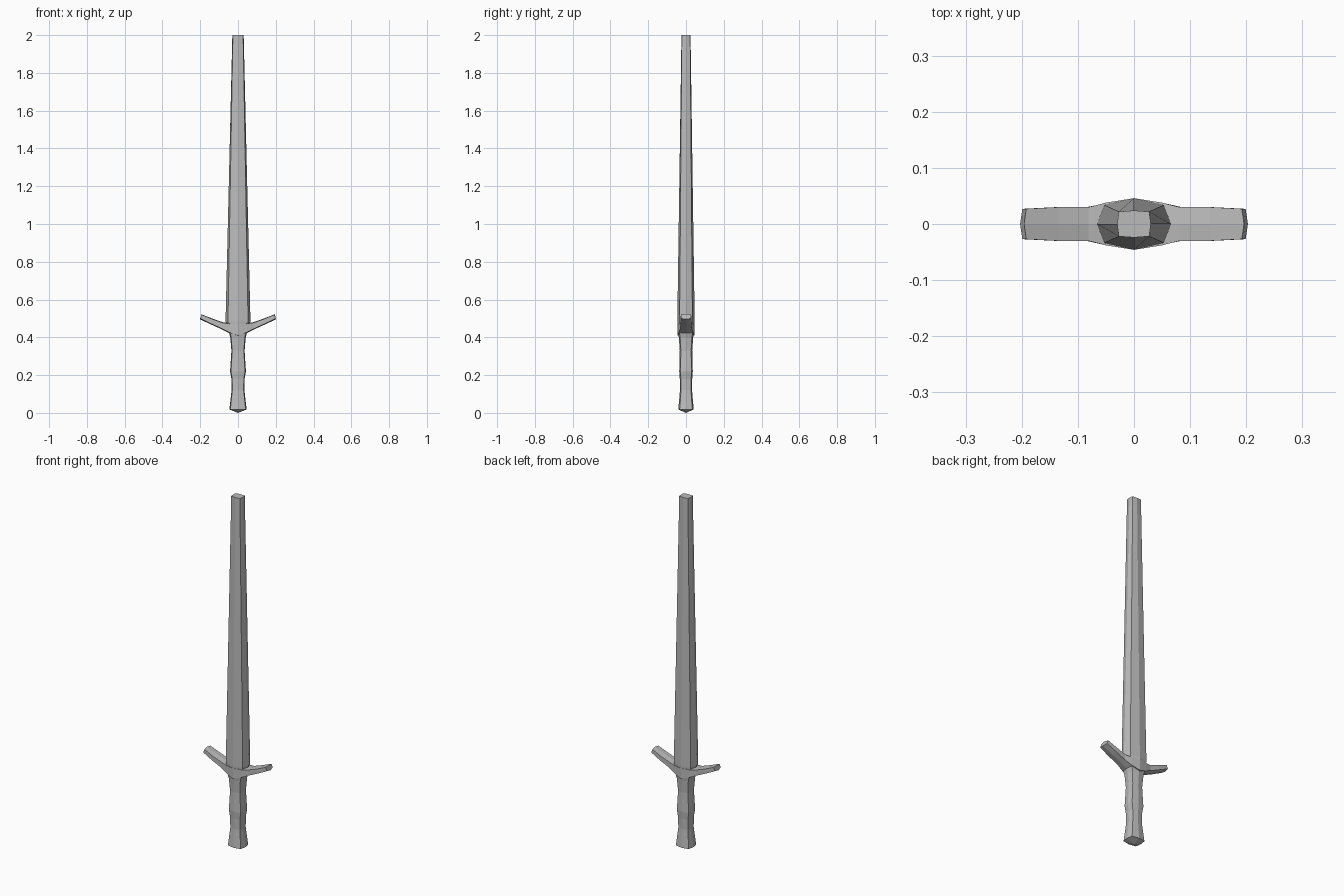
import bpy, bmesh

if "Cube" in bpy.data.objects:
    bpy.data.objects.remove(bpy.data.objects["Cube"])

steel = bpy.data.materials.new("steel grey")
steel.diffuse_color = (0.5, 0.5, 0.5, 1)
steel.use_nodes = True
steel.node_tree.nodes["Principled BSDF"].inputs["Base Color"].default_value = steel.diffuse_color


def loft(name, rings, tip=None):
    """Skin a stack of equal rings; an optional tip point closes the start."""
    bm = bmesh.new()
    loops = [[bm.verts.new(p) for p in ring] for ring in rings]
    n = len(loops[0])
    for a, b in zip(loops, loops[1:]):
        for i in range(n):
            j = (i + 1) % n
            bm.faces.new((a[i], a[j], b[j], b[i]))
    if tip:
        t = bm.verts.new(tip)
        for i in range(n):
            bm.faces.new((t, loops[0][(i + 1) % n], loops[0][i]))
    else:
        bm.faces.new(loops[0][::-1])
    bm.faces.new(loops[-1])
    bmesh.ops.recalc_face_normals(bm, faces=bm.faces)
    mesh = bpy.data.meshes.new(name)
    bm.to_mesh(mesh)
    bm.free()
    mesh.materials.append(steel)
    obj = bpy.data.objects.new(name, mesh)
    bpy.context.collection.objects.link(obj)
    return obj


def octagon(z, side, cx, cy, ridge):
    """Section with side ridges, four corners, and front and back ridges."""
    return [(side, 0, z), (cx, cy, z), (0, ridge, z), (-cx, cy, z),
            (-side, 0, z), (-cx, -cy, z), (0, -ridge, z), (cx, -cy, z)]


# Blade: blunt, tapering bar
loft("blade", [octagon(0.44, 0.052, 0.043, 0.033, 0.044),
               octagon(0.485, 0.066, 0.053, 0.034, 0.046),
               octagon(2.0, 0.030, 0.027, 0.022, 0.024)])

# Grip: waisted handle with a shallow pointed pommel
grip = [(0.018, 0.046, 0.041), (0.05, 0.042, 0.038), (0.12, 0.034, 0.032),
        (0.18, 0.035, 0.033), (0.22, 0.042, 0.036), (0.25, 0.040, 0.035),
        (0.33, 0.035, 0.033), (0.40, 0.041, 0.038), (0.44, 0.052, 0.044)]
loft("grip", [octagon(z, w, w * 0.88, d * 0.82, d) for z, w, d in grip],
     tip=(0, 0, 0))

# Guard: two upswept arms lofted across the middle
# each row: bottom x, top x, half depth, bottom z, top z
arm = [(0.0, 0.0, 0.046, 0.41, 0.47), (0.045, 0.05, 0.038, 0.426, 0.472),
       (0.085, 0.081, 0.030, 0.446, 0.477), (0.14, 0.135, 0.030, 0.471, 0.496),
       (0.199, 0.192, 0.027, 0.500, 0.520)]


def arm_section(side, xb, xt, d, zb, zt):
    bulge = 0.004 if xb > 0.19 else 0
    return [(side * xt, -d, zt), (side * (xt + bulge), 0, zt + 0.003),
            (side * xt, d, zt), (side * xb, d, zb),
            (side * (xb + bulge), 0, zb - 0.004), (side * xb, -d, zb)]


loft("guard", [arm_section(-1, *r) for r in arm[:0:-1]]
     + [arm_section(1, *r) for r in arm])
